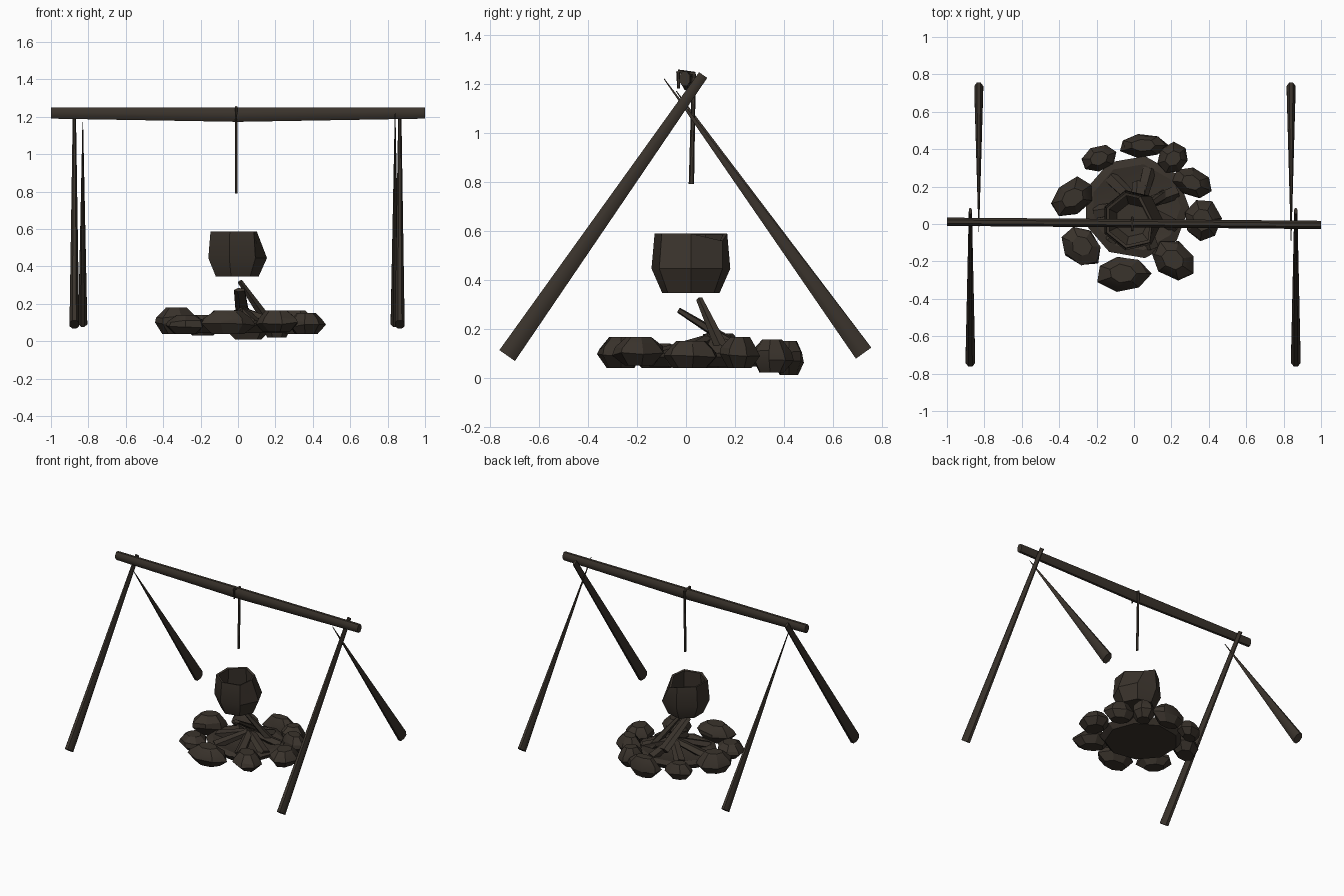
import bpy, bmesh, math, random
from mathutils import Vector

if "Cube" in bpy.data.objects:
    bpy.data.objects.remove(bpy.data.objects["Cube"])

random.seed(4)


def material(name, color):
    m = bpy.data.materials.new(name)
    m.diffuse_color = (*color, 1)
    m.use_nodes = True
    m.node_tree.nodes["Principled BSDF"].inputs["Base Color"].default_value = m.diffuse_color
    return m


SOOT = material("sooty brown", (0.042, 0.033, 0.025))


def finish(name, bm, angle=40):
    bmesh.ops.recalc_face_normals(bm, faces=bm.faces)
    me = bpy.data.meshes.new(name)
    bm.to_mesh(me)
    bm.free()
    me.materials.append(SOOT)
    ob = bpy.data.objects.new(name, me)
    bpy.context.collection.objects.link(ob)
    bpy.ops.object.select_all(action='DESELECT')
    ob.select_set(True)
    bpy.context.view_layer.objects.active = ob
    bpy.ops.object.shade_smooth_by_angle(angle=math.radians(angle))
    return ob


def loft(name, rings, cap_end=True, angle=40):
    """Skin a list of equal-length rings of points."""
    bm = bmesh.new()
    vs = [[bm.verts.new(p) for p in ring] for ring in rings]
    n = len(rings[0])
    for a, b in zip(vs, vs[1:]):
        for i in range(n):
            j = (i + 1) % n
            bm.faces.new((a[i], a[j], b[j], b[i]))
    bm.faces.new(vs[0][::-1])
    if cap_end:
        bm.faces.new(vs[-1])
    return finish(name, bm, angle)


def pole(name, points, radii, side, sides=8, angle=50):
    """Tapered pole; radii are (along side, across side) for each point."""
    points = [Vector(p) for p in points]
    d = (points[-1] - points[0]).normalized()
    u = Vector(side)
    u = (u - d * u.dot(d)).normalized()
    v = d.cross(u)
    rings = []
    for p, (a, b) in zip(points, radii):
        ts = [2 * math.pi * (i + 0.5) / sides for i in range(sides)]
        rings.append([p + u * a * math.cos(t) + v * b * math.sin(t) for t in ts])
    return loft(name, rings, angle=angle)


# crossbar, slightly thicker in the middle
pole("crossbar", [(-1, 0.012, 1.22), (0, 0.004, 1.212), (1, -0.005, 1.22)],
     [(0.024, 0.032), (0.024, 0.042), (0.024, 0.032)], (0, 1, 0))

# crossed legs at both ends: thick front poles, pointed back poles
for side, xf, xb in (("left", -0.875, -0.83), ("right", 0.865, 0.84)):
    pole("front_leg_" + side, [(xf, -0.73, 0.09), (xf, 0.07, 1.235)],
         [(0.028, 0.042), (0.009, 0.022)], (1, 0, 0))
    top = (xb, -0.09, 1.22) if xb > 0 else (xb, -0.04, 1.17)
    pole("back_leg_" + side, [(xb, 0.725, 0.1), top],
         [(0.026, 0.042), (0.002, 0.002)], (1, 0, 0))

# hanger hooked over the crossbar
pole("hanger_rod", [(-0.01, 0.022, 0.79), (-0.01, 0.032, 1.24)],
     [(0.008, 0.011), (0.008, 0.008)], (1, 0, 0), 6)
pole("hanger_hook_top", [(-0.01, 0.038, 1.24), (-0.01, -0.034, 1.25)],
     [(0.008, 0.008)] * 2, (1, 0, 0), 6)
pole("hanger_hook_tip", [(-0.01, -0.032, 1.25), (-0.01, -0.03, 1.18)],
     [(0.008, 0.008), (0.006, 0.006)], (1, 0, 0), 6)

# open pot: outer wall, rim, inner wall, with a dent on the right side
rings = []
for r, z in ((0.12, 0.345), (0.165, 0.445), (0.152, 0.588),
             (0.135, 0.585), (0.145, 0.45), (0.09, 0.38)):
    ring = []
    for i in range(7):
        t = 2 * math.pi * i / 7
        x, y = r * math.cos(t), r * math.sin(t)
        zz = z
        if z > 0.5:
            x = min(x, 0.11 if r > 0.14 else 0.095)
            if i == 1:
                x, y, zz = x - 0.05, y + 0.01, z - 0.03
        ring.append((x - 0.01, y + 0.02, zz))
    rings.append(ring)
loft("pot", rings, angle=30)

# shallow bed of ash
rings = []
for r, z in ((0.25, 0.045), (0.285, 0.085), (0.24, 0.1), (0.1, 0.07)):
    rings.append([(0.01 + r * math.cos(2 * math.pi * i / 9),
                   0.09 + r * 0.97 * math.sin(2 * math.pi * i / 9), z)
                  for i in range(9)])
loft("ash_bed", rings, angle=25)

# ring of rough stones: x, y, half width, half depth, bottom, top, turn
stones = [
    (0.05, 0.42, 0.13, 0.065, 0.01, 0.15, 0.0),
    (-0.19, 0.35, 0.10, 0.070, 0.03, 0.14, 0.35),
    (-0.33, 0.14, 0.13, 0.095, 0.04, 0.18, 0.6),
    (-0.28, -0.12, 0.12, 0.095, 0.04, 0.14, -0.8),
    (-0.06, -0.265, 0.145, 0.10, 0.04, 0.165, 0.0),
    (0.21, -0.19, 0.13, 0.095, 0.05, 0.165, -0.6),
    (0.365, 0.02, 0.10, 0.12, 0.04, 0.15, 0.1),
    (0.31, 0.22, 0.11, 0.075, 0.04, 0.165, -0.4),
    (0.21, 0.35, 0.09, 0.080, 0.02, 0.155, 0.7),
]
for k, (x, y, a, b, z0, z1, turn) in enumerate(stones):
    rings = []
    for s, h in ((0.6, 0.0), (1.0, 0.4), (0.9, 0.65), (0.5, 1.0)):
        ring = []
        for i in range(7):
            t = 2 * math.pi * i / 7
            j = s * random.uniform(0.92, 1.08)
            px, py = a * j * math.cos(t), b * j * math.sin(t)
            ring.append((x + px * math.cos(turn) - py * math.sin(turn),
                         y + px * math.sin(turn) + py * math.cos(turn),
                         z0 + (z1 - z0) * h + (random.uniform(-0.008, 0.008) if 0 < h < 1 else 0)))
        rings.append(ring)
    loft(f"stone_{k + 1}", rings, angle=28)

# firewood: two raised sticks and a low heap leaning to the middle
pole("raised_stick_1", [(0.17, 0.16, 0.09), (0.01, 0.055, 0.32)],
     [(0.03, 0.03), (0.014, 0.014)], (0, 1, 0), 5, 25)
pole("raised_stick_2", [(0.03, 0.22, 0.12), (0.01, -0.03, 0.275)],
     [(0.04, 0.025), (0.032, 0.012)], (1, 0, 0), 5, 25)
for k, deg in enumerate((25, 75, 130, 185, 230, 290, 335)):
    c, s = math.cos(math.radians(deg)), math.sin(math.radians(deg))
    pole(f"firewood_{k + 1}",
         [(0.02 + 0.23 * c, 0.08 + 0.22 * s, 0.085), (0.03 - 0.02 * c, 0.1 - 0.02 * s, 0.165)],
         [(0.04, 0.03), (0.03, 0.02)], (-s, c, 0), 5, 25)
